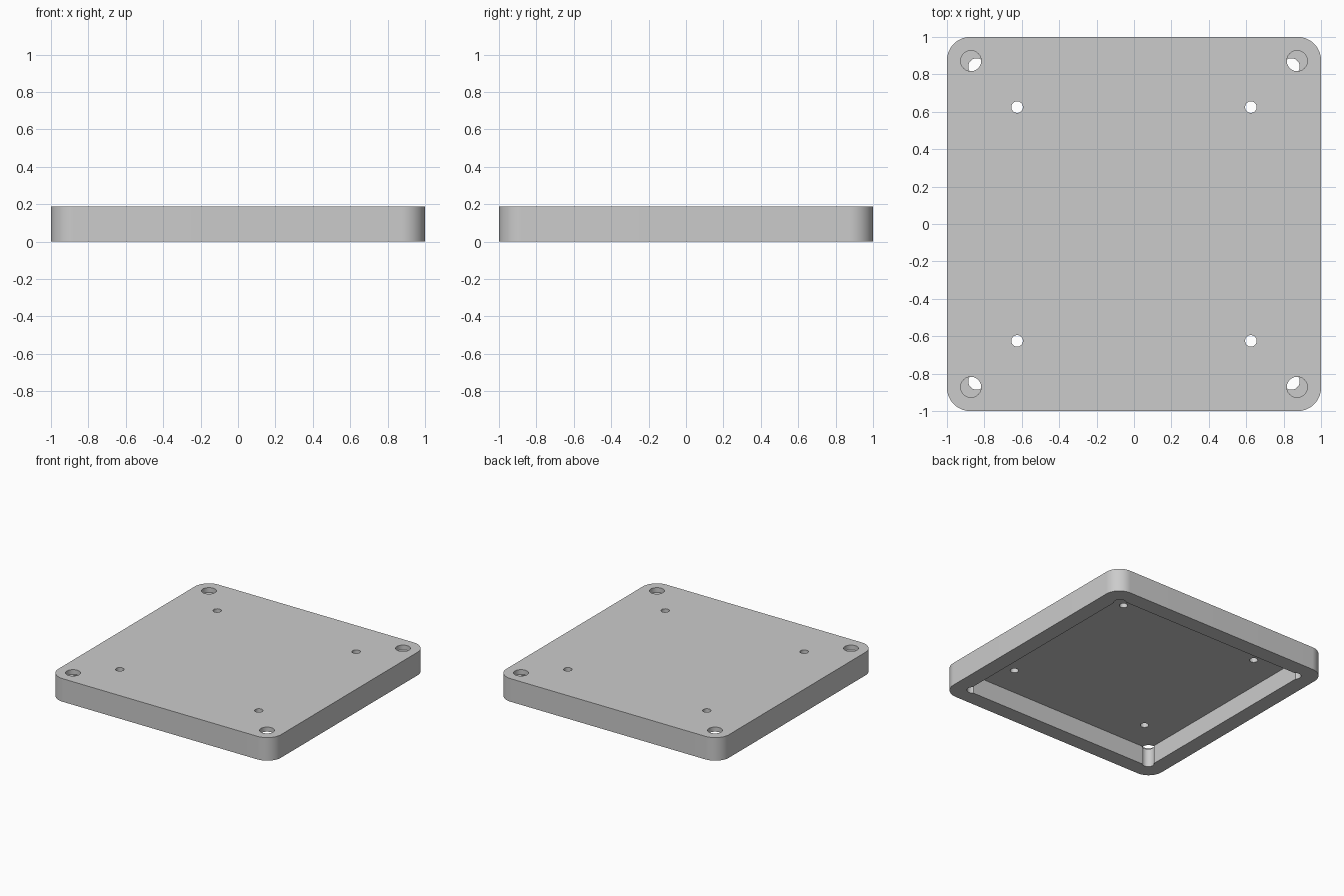
import bpy
import bmesh
from math import cos, sin, pi, sqrt

cube = bpy.data.objects.get("Cube")
if cube:
    bpy.data.objects.remove(cube, do_unlink=True)

HEIGHT = 0.1875
CEILING = 0.15      # underside of the top sheet
POCKET = 0.873      # half width of the hollow
RELIEF = 0.045      # radius of the hollow's corner reliefs

grey = bpy.data.materials.new("plain_grey")
grey.use_nodes = True
colour = (0.6, 0.6, 0.6, 1)
grey.diffuse_color = colour
grey.node_tree.nodes["Principled BSDF"].inputs["Base Color"].default_value = colour


def arc(cx, cy, radius, start, sweep, steps):
    return [(cx + radius * cos(start + sweep * i / steps),
             cy + radius * sin(start + sweep * i / steps)) for i in range(steps + 1)]


def square_outline(centre, radius, sweep, steps=20):
    """Square whose four corners are arcs around (+-centre, +-centre)."""
    points = []
    for k in range(4):
        mid = pi / 4 + k * pi / 2
        cx, cy = centre * sqrt(2) * cos(mid), centre * sqrt(2) * sin(mid)
        points += arc(cx, cy, radius, mid - sweep / 2, sweep, steps)
    return points


def prism(name, outlines, bottom, top):
    """Extrude one or more closed outlines straight up."""
    bm = bmesh.new()
    for outline in outlines:
        low = [bm.verts.new((x, y, bottom)) for x, y in outline]
        high = [bm.verts.new((x, y, top)) for x, y in outline]
        bm.faces.new(low[::-1])
        bm.faces.new(high)
        for i in range(len(low)):
            j = (i + 1) % len(low)
            bm.faces.new((low[i], low[j], high[j], high[i]))
    mesh = bpy.data.meshes.new(name)
    bm.to_mesh(mesh)
    bm.free()
    mesh.materials.append(grey)
    obj = bpy.data.objects.new(name, mesh)
    bpy.context.collection.objects.link(obj)
    return obj


def four_circles(offset, radius, steps=40):
    return [arc(sx * offset, sy * offset, radius, 0, 2 * pi, steps)[:-1]
            for sx in (-1, 1) for sy in (-1, 1)]


# Rounded square body
plate = prism("mounting_plate", [square_outline(0.875, 0.125, pi / 2)], 0, HEIGHT)

# Hollow underside with relieved corners, corner recesses, small through holes
cutters = [
    prism("pocket_cutter",
          [square_outline(POCKET - RELIEF / sqrt(2), RELIEF, pi)], -0.1, CEILING),
    prism("corner_recess_cutter", four_circles(0.872, 0.055), CEILING - 0.001, 0.3),
    prism("screw_hole_cutter", four_circles(0.625, 0.031), -0.1, 0.3),
]

bpy.ops.object.select_all(action="DESELECT")
bpy.context.view_layer.objects.active = plate
plate.select_set(True)
for cutter in cutters:
    cutter.hide_render = True
    cut = plate.modifiers.new(cutter.name, "BOOLEAN")
    cut.operation = "DIFFERENCE"
    cut.solver = "EXACT"
    cut.object = cutter
    bpy.ops.object.modifier_apply(modifier=cut.name)
    bpy.data.objects.remove(cutter, do_unlink=True)

bpy.ops.object.shade_smooth_by_angle(angle=pi / 6)
